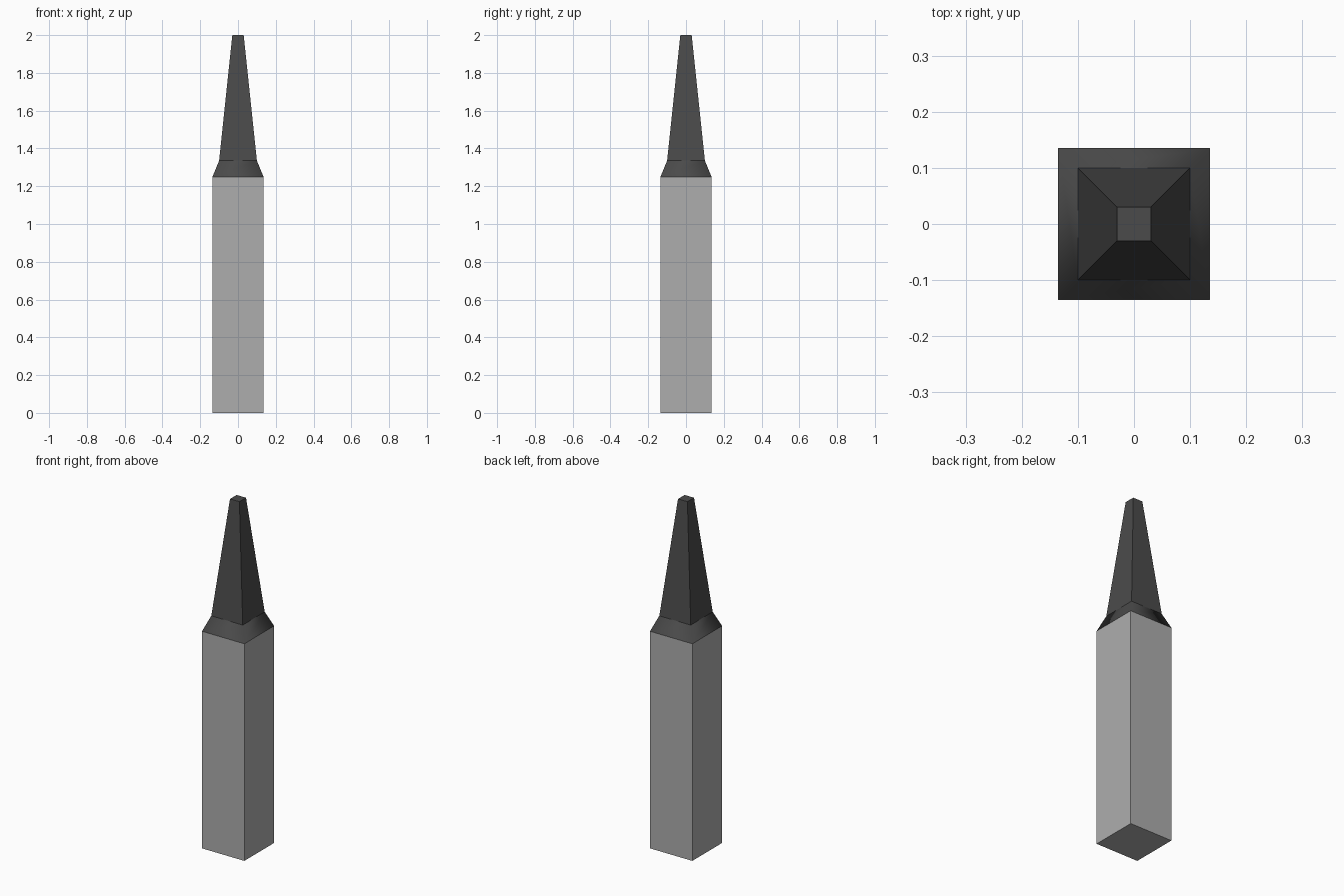
import bpy, bmesh

if "Cube" in bpy.data.objects:
    bpy.data.objects.remove(bpy.data.objects["Cube"])


def material(name, value):
    mat = bpy.data.materials.new(name)
    mat.diffuse_color = (value, value, value, 1)
    mat.use_nodes = True
    mat.node_tree.nodes["Principled BSDF"].inputs["Base Color"].default_value = mat.diffuse_color
    return mat


def square_frustum(name, r0, r1, z0, z1, mat, caps=True, smooth=False):
    """Square section tapering from half-width r0 at z0 to r1 at z1."""
    bm = bmesh.new()
    rings = []
    for r, z in ((r0, z0), (r1, z1)):
        rings.append([bm.verts.new((x * r, y * r, z))
                      for x, y in ((-1, -1), (1, -1), (1, 1), (-1, 1))])
    low, high = rings
    for i in range(4):
        j = (i + 1) % 4
        bm.faces.new((low[i], low[j], high[j], high[i]))
    if caps:
        bm.faces.new(low[::-1])
        bm.faces.new(high)
    for f in bm.faces:
        f.smooth = smooth
    mesh = bpy.data.meshes.new(name)
    bm.to_mesh(mesh)
    bm.free()
    mesh.materials.append(mat)
    obj = bpy.data.objects.new(name, mesh)
    bpy.context.collection.objects.link(obj)
    return obj


light_grey = material("light grey", 0.42)
dark_grey = material("dark grey", 0.07)

# Square shaft
square_frustum("shaft", 0.135, 0.135, 0.0, 1.25, light_grey)
# Sloping collar, softly shaded around its corners
square_frustum("collar", 0.135, 0.10, 1.25, 1.335, dark_grey, caps=False, smooth=True)
# Long tapering tip with a flat end
square_frustum("tip", 0.10, 0.03, 1.335, 2.0, dark_grey)
